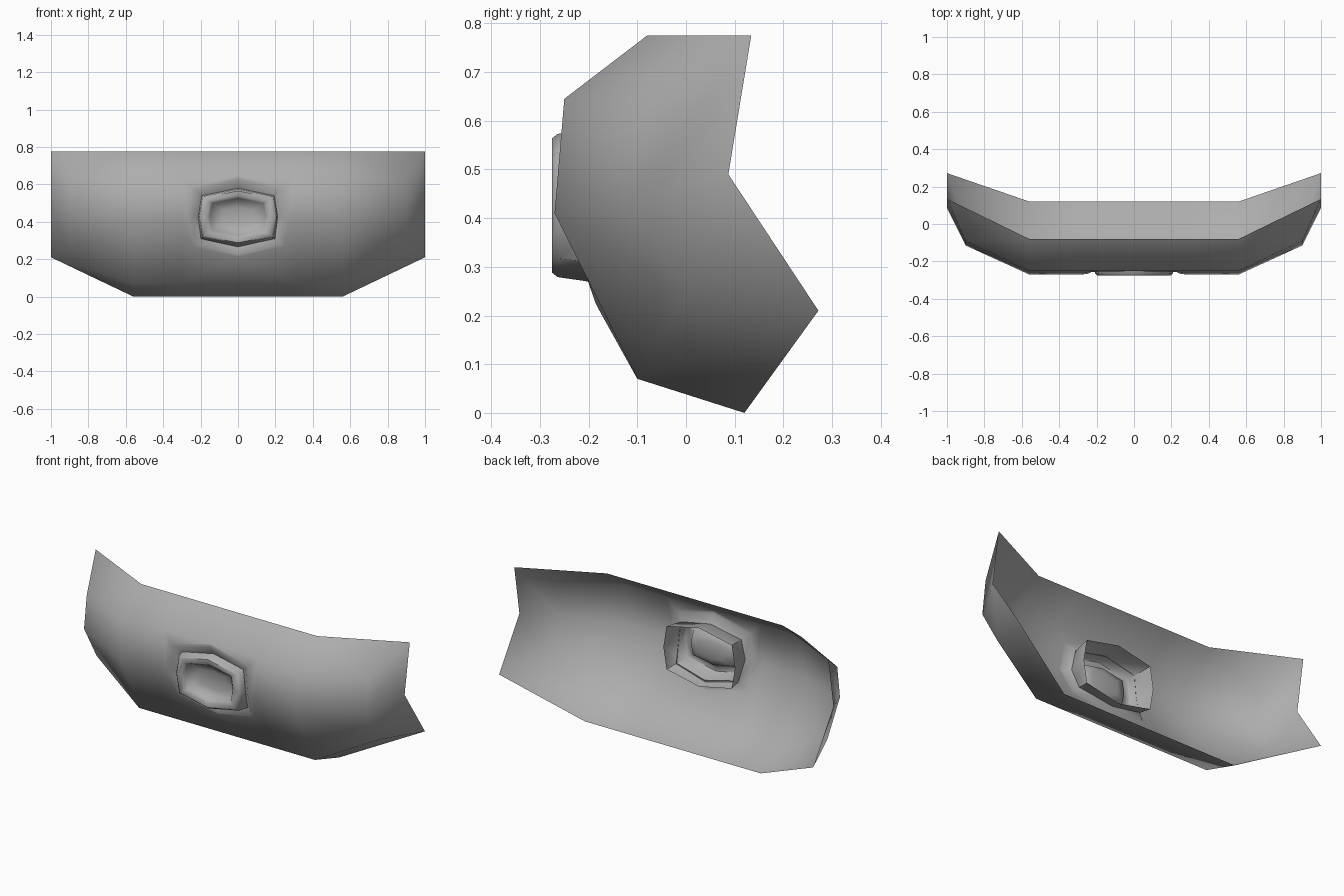
import bpy, bmesh

if "Cube" in bpy.data.objects:
    bpy.data.objects.remove(bpy.data.objects["Cube"])

ZC = 0.426                                   # height of the central lamp ring
OCT = [(0, 1), (0.91, 0.74), (1, 0), (0.91, -0.74), (0, -1),
       (-0.91, -0.74), (-1, 0), (-0.91, 0.74)]

grey = bpy.data.materials.new("dark_grey")
grey.diffuse_color = (0.42, 0.42, 0.42, 1)
grey.use_nodes = True
grey.node_tree.nodes["Principled BSDF"].inputs["Base Color"].default_value = grey.diffuse_color


def surface_y(z):
    """Depth of the straight middle panel at height z."""
    pts = [(0.07, -0.10), (0.41, -0.27), (0.645, -0.25)]
    for (z0, y0), (z1, y1) in zip(pts, pts[1:]):
        if z <= z1:
            return y0 + (y1 - y0) * (z - z0) / (z1 - z0)
    return pts[-1][1]


def finish(name, bm, angle, mirror=False):
    bmesh.ops.recalc_face_normals(bm, faces=bm.faces)
    me = bpy.data.meshes.new(name)
    bm.to_mesh(me)
    bm.free()
    me.materials.append(grey)
    ob = bpy.data.objects.new(name, me)
    bpy.context.collection.objects.link(ob)
    bpy.ops.object.select_all(action='DESELECT')
    ob.select_set(True)
    bpy.context.view_layer.objects.active = ob
    if mirror:
        ob.modifiers.new("Mirror", 'MIRROR')
        bpy.ops.object.modifier_apply(modifier="Mirror")
    bpy.ops.object.shade_smooth_by_angle(angle=angle)
    return ob


# Bumper shell: right half, mirrored
bm = bmesh.new()
profile = [(-0.08, 0.775), (-0.25, 0.645), (-0.27, 0.41), (-0.10, 0.07), (0.12, 0.0)]
mid = {i: bm.verts.new((0, *profile[i])) for i in (0, 1, 3, 4)}
near = [bm.verts.new((0.30, y, z)) for y, z in profile]
col = [bm.verts.new((0.56, y, z)) for y, z in profile]
c2, c3, c5 = [bm.verts.new(p) for p in
              ((0.9, -0.09, 0.625), (0.9, -0.115, 0.44), (0.9, 0.0, 0.24))]
top, edge, low = [bm.verts.new(p) for p in
                  ((1, 0.134, 0.775), (1, 0.087, 0.49), (1, 0.272, 0.21))]

# Loops around the lamp hole: support, rim and recessed edge
loops = []
for a, b, back in ((0.268, 0.213, 0), (0.25, 0.2, 0), (0.209, 0.149, 0.035)):
    loop = []
    for u, w in OCT[:5]:
        z = ZC + b * w
        bulge = 0.008 if w < -0.9 and not back else 0
        loop.append(bm.verts.new((a * u, surface_y(z) + back - bulge, z)))
    loops.append(loop)
outer = loops[0]

faces = [
    (mid[0], near[0], near[1], mid[1]),
    (mid[3], near[3], near[4], mid[4]),
    # front panel around the hole
    (mid[1], near[1], outer[1], outer[0]),
    (near[1], near[2], outer[2], outer[1]),
    (near[2], near[3], outer[3], outer[2]),
    (near[3], mid[3], outer[4], outer[3]),
    # corner
    (col[0], top, c2, col[1]),
    (col[1], c2, c3, col[2]),
    (col[2], c3, c5, col[3]),
    (col[3], c5, low, col[4]),
    # end return
    (top, edge, c3, c2),
    (edge, low, c5, c3),
]
faces += [(near[i], col[i], col[i + 1], near[i + 1]) for i in range(4)]
for p, q in zip(loops, loops[1:]):
    faces += [(p[i], p[i + 1], q[i + 1], q[i]) for i in range(4)]
for f in faces:
    bm.faces.new(f)
finish("bumper_shell", bm, 1.2, mirror=True)

# Lamp ring with its sleeve behind and a shallow bowl inside
bm = bmesh.new()
rings = [(0.228, 0.168, -0.12), (0.208, 0.147, -0.264), (0.197, 0.138, -0.275),
         (0.165, 0.112, -0.275), (0.150, 0.100, -0.262), (0.135, 0.085, -0.238),
         (0.085, 0.050, -0.225)]
hoops = [[bm.verts.new((a * u, y, ZC + b * w)) for u, w in OCT] for a, b, y in rings]
for p, q in zip(hoops, hoops[1:]):
    for i in range(8):
        j = (i + 1) % 8
        bm.faces.new((p[i], p[j], q[j], q[i]))
bm.faces.new(hoops[-1])
finish("lamp_ring", bm, 0.9)
